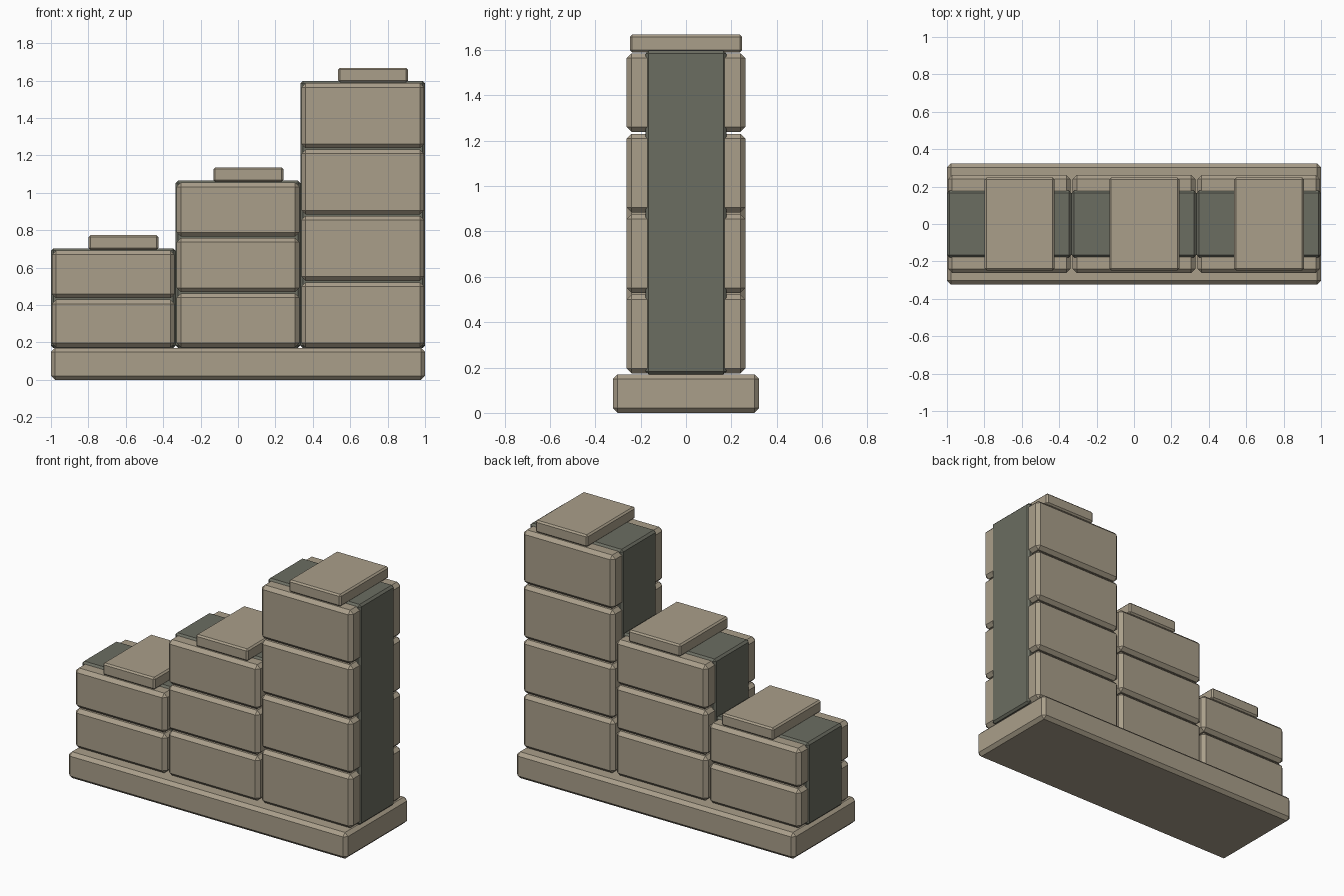
import bpy

if "Cube" in bpy.data.objects:
    bpy.data.objects.remove(bpy.data.objects["Cube"])


def material(name, rgb):
    m = bpy.data.materials.new(name)
    m.diffuse_color = (*rgb, 1)
    m.use_nodes = True
    m.node_tree.nodes["Principled BSDF"].inputs["Base Color"].default_value = m.diffuse_color
    return m


STONE = material("tan stone", (0.40, 0.345, 0.255))
CORE = material("dark grey stone", (0.147, 0.153, 0.12))


def block(name, x, y, z, mat, bevel):
    """Chamfered box spanning the given (min, max) ranges."""
    bpy.ops.mesh.primitive_cube_add(size=1, location=[sum(r) / 2 for r in (x, y, z)])
    ob = bpy.context.object
    ob.name = name
    ob.scale = [r[1] - r[0] for r in (x, y, z)]
    bpy.ops.object.transform_apply(location=False, rotation=False, scale=True)
    mod = ob.modifiers.new("chamfer", "BEVEL")
    mod.width = bevel
    mod.segments = 1
    ob.data.materials.append(mat)
    return ob


# Plinth
BASE_TOP = 0.17
block("plinth", (-1, 1), (-0.323, 0.323), (0, BASE_TOP), STONE, 0.021)

# Three stepped columns: centre x, top height, number of courses, cap centre x
columns = [
    ("low", -0.667, 0.703, 2, -0.612),
    ("middle", 0.0, 1.066, 3, 0.055),
    ("high", 0.667, 1.598, 4, 0.722),
]
for label, cx, top, courses, cap_x in columns:
    # Dark core running the full height, just proud of the bricks at the ends
    block(label + "_core", (cx - 0.333, cx + 0.333), (-0.178, 0.178),
          (BASE_TOP, top), CORE, 0.013)

    # Stacked bricks
    step = (top - 0.008 - BASE_TOP) / courses
    for i in range(courses):
        z = BASE_TOP + i * step
        block(f"{label}_brick_{i + 1}", (cx - 0.328, cx + 0.328), (-0.262, 0.262),
              (z + 0.004, z + step - 0.004), STONE, 0.022)

    # Cap slab
    block(label + "_cap", (cap_x - 0.187, cap_x + 0.187), (-0.248, 0.248),
          (top - 0.008, top + 0.07), STONE, 0.01)
